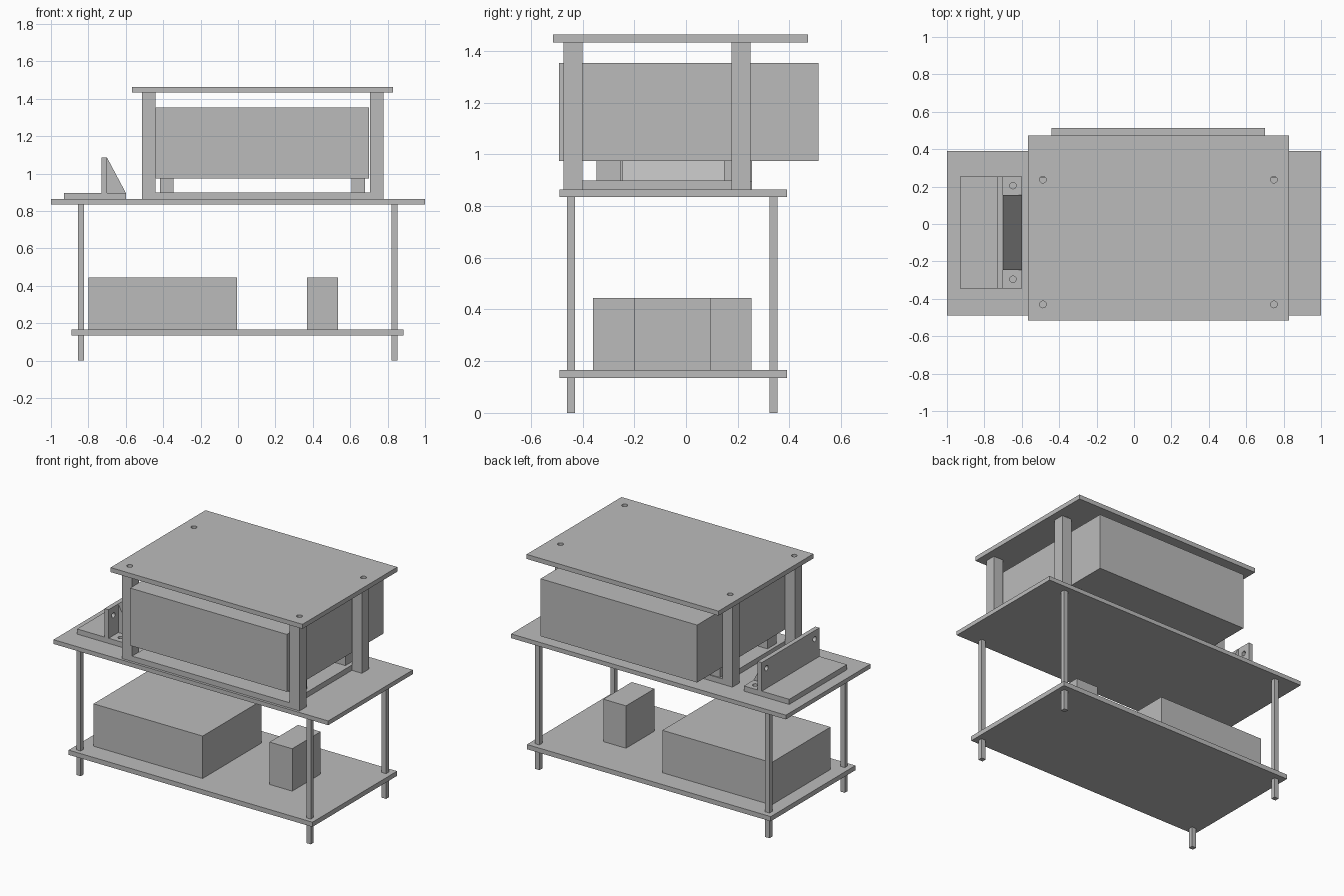
import bpy
import math

cube = bpy.data.objects.get("Cube")
if cube:
    bpy.data.objects.remove(cube, do_unlink=True)

grey = bpy.data.materials.new("plain_grey")
grey.use_nodes = True
colour = (0.5, 0.5, 0.5, 1)
grey.diffuse_color = colour
grey.node_tree.nodes["Principled BSDF"].inputs["Base Color"].default_value = colour


def mesh_object(name, verts, faces):
    mesh = bpy.data.meshes.new(name)
    mesh.from_pydata(verts, [], faces)
    mesh.materials.append(grey)
    ob = bpy.data.objects.new(name, mesh)
    bpy.context.collection.objects.link(ob)
    return ob


def prism(name, profile, y0, y1):
    """Extrude a counter-clockwise (x, z) profile from y0 to y1."""
    n = len(profile)
    verts = [(x, y, z) for y in (y0, y1) for x, z in profile]
    faces = [list(range(n)), list(range(2 * n - 1, n - 1, -1))]
    faces += [(i, i + n, (i + 1) % n + n, (i + 1) % n) for i in range(n)]
    return mesh_object(name, verts, faces)


def box(name, x, y, z):
    return prism(name, [(x[0], z[0]), (x[1], z[0]), (x[1], z[1]), (x[0], z[1])], *y)


def drill(ob, centre, radius, axis="z"):
    turn = (0, math.pi / 2, 0) if axis == "x" else (0, 0, 0)
    bpy.ops.mesh.primitive_cylinder_add(vertices=24, radius=radius, depth=0.09,
                                        location=centre, rotation=turn)
    cutter = bpy.context.object
    cutter.name = "hole_cutter"
    cutter.hide_render = True
    cutter.hide_set(True)
    cutter.display_type = "WIRE"
    cutter.data.materials.append(grey)
    mod = ob.modifiers.new("hole", "BOOLEAN")
    mod.operation = "DIFFERENCE"
    mod.solver = "EXACT"
    mod.object = cutter
    bpy.context.view_layer.objects.active = ob
    bpy.ops.object.modifier_apply(modifier=mod.name)
    bpy.data.objects.remove(cutter, do_unlink=True)


# Two-level bench
box("lower_shelf", (-0.89, 0.885), (-0.49, 0.39), (0.135, 0.166))
box("table_top", (-1, 1), (-0.49, 0.39), (0.835, 0.863))
for x in (-0.855, 0.82):
    for y in (-0.46, 0.323):
        box("bench_leg", (x, x + 0.032), (y, y + 0.03), (0, 0.835))

# Boxes on the lower shelf
box("large_lower_box", (-0.80, -0.005), (-0.36, 0.253), (0.166, 0.445))
box("small_lower_box", (0.37, 0.535), (-0.2, 0.095), (0.166, 0.445))

# Raised frame with its drilled cover
for x in (-0.513, 0.706):
    for y in (-0.473, 0.176):
        box("cover_post", (x, x + 0.073), (y, y + 0.073), (0.863, 1.433))
cover = box("cover_plate", (-0.567, 0.83), (-0.515, 0.472), (1.433, 1.463))
for x in (-0.487, 0.748):
    for y in (-0.43, 0.237):
        drill(cover, (x, y, 1.448), 0.018)

# Main box on feet above a base plate
box("base_plate", (-0.44, 0.706), (-0.473, 0.249), (0.863, 0.898))
for x in (-0.417, 0.607):
    for y in (-0.347, 0.147):
        box("box_foot", (x, x + 0.072), (y, y + 0.095), (0.898, 0.975))
box("main_box", (-0.44, 0.70), (-0.492, 0.513), (0.975, 1.353))

# Side bracket: base, upright and solid wedge
base = box("bracket_base", (-0.93, -0.6), (-0.345, 0.255), (0.863, 0.897))
upright = box("bracket_upright", (-0.73, -0.7), (-0.345, 0.255), (0.897, 1.085))
prism("bracket_wedge", [(-0.7, 0.897), (-0.6, 0.897), (-0.7, 1.085)], -0.245, 0.155)
for y in (-0.295, 0.205):
    drill(base, (-0.647, y, 0.88), 0.017)
    drill(upright, (-0.715, y, 1.03), 0.017, "x")
